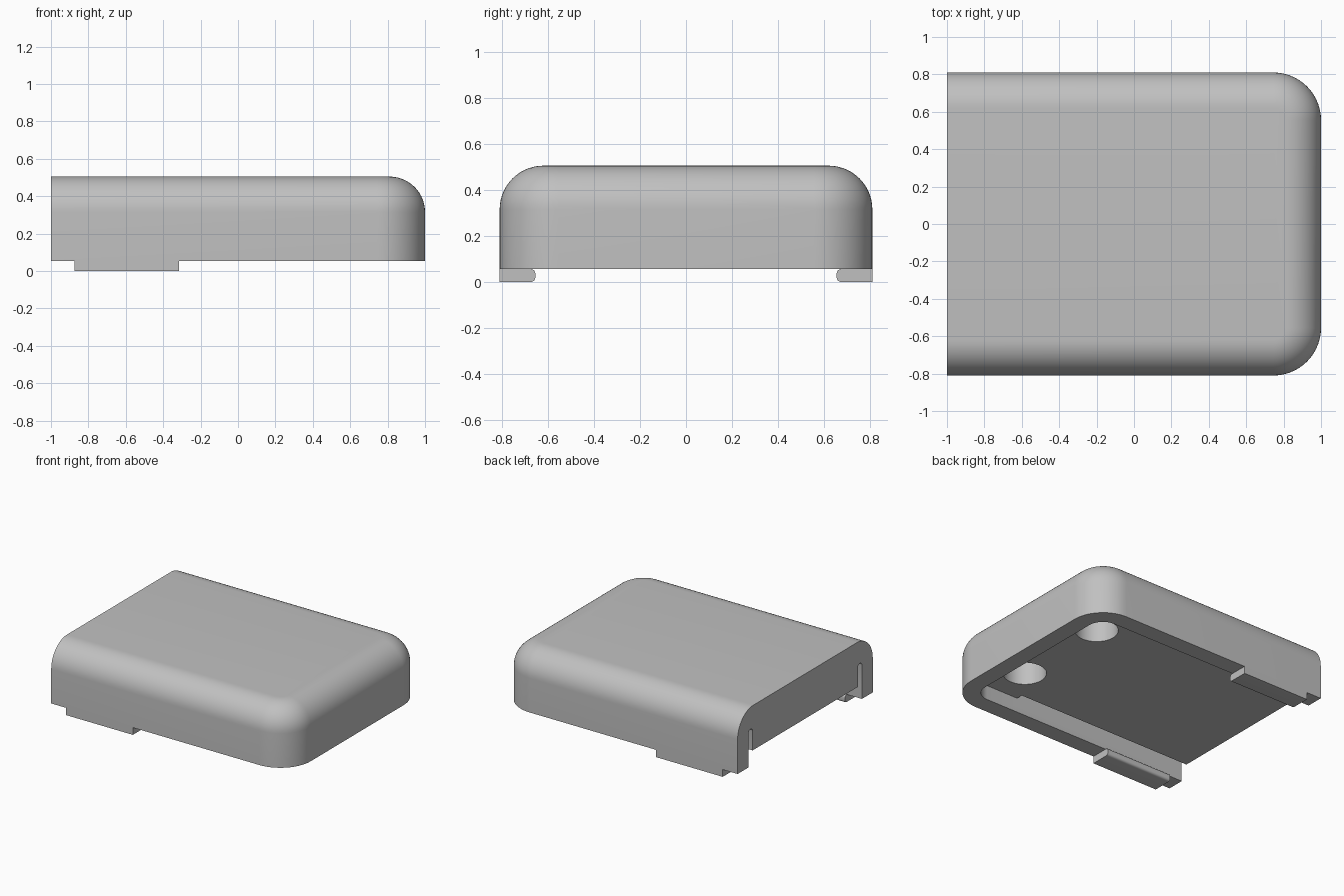
import bpy, bmesh
from math import pi, sin, cos, radians
from mathutils import Vector

if "Cube" in bpy.data.objects:
    bpy.data.objects.remove(bpy.data.objects["Cube"], do_unlink=True)

BOTTOM, TOP = 0.055, 0.505
HALF_Y = 0.81
CEILING = 0.165

grey = bpy.data.materials.new("light_grey")
grey.use_nodes = True
colour = (0.53, 0.53, 0.53, 1)
grey.diffuse_color = colour
grey.node_tree.nodes["Principled BSDF"].inputs["Base Color"].default_value = colour


def loft(name, rings):
    """Skin a stack of matching closed rings and cap both ends."""
    bm = bmesh.new()
    loops = [[bm.verts.new(p) for p in ring] for ring in rings]
    for a, b in zip(loops, loops[1:]):
        for i in range(len(a)):
            j = (i + 1) % len(a)
            bm.faces.new((a[i], a[j], b[j], b[i]))
    bm.faces.new(loops[0][::-1])
    bm.faces.new(loops[-1])
    bmesh.ops.recalc_face_normals(bm, faces=bm.faces)
    mesh = bpy.data.meshes.new(name)
    bm.to_mesh(mesh)
    bm.free()
    mesh.materials.append(grey)
    ob = bpy.data.objects.new(name, mesh)
    bpy.context.collection.objects.link(ob)
    return ob


def arc(cx, cy, r, start, end, steps):
    return [(cx + r * cos(start + (end - start) * i / steps),
             cy + r * sin(start + (end - start) * i / steps))
            for i in range(steps + 1)]


def outline(x_min, x_max, half_y, r, z):
    """Rectangle with the two +x corners rounded."""
    pts = [(x_min, -half_y)]
    pts += arc(x_max - r, r - half_y, r, -pi / 2, 0, 14)
    pts += arc(x_max - r, half_y - r, r, 0, pi / 2, 14)
    pts += [(x_min, half_y)]
    return [Vector((x, y, z)) for x, y in pts]


def extrude_x(name, profile, x0, x1):
    return loft(name, [[Vector((x, y, z)) for y, z in profile] for x in (x0, x1)])


def cut(target, cutter):
    mod = target.modifiers.new("cut", 'BOOLEAN')
    mod.operation = 'DIFFERENCE'
    mod.solver = 'EXACT'
    mod.object = cutter
    bpy.context.view_layer.objects.active = target
    bpy.ops.object.modifier_apply(modifier=mod.name)
    bpy.data.objects.remove(cutter, do_unlink=True)


def shade(ob):
    bpy.ops.object.select_all(action='DESELECT')
    ob.select_set(True)
    bpy.context.view_layer.objects.active = ob
    bpy.ops.object.shade_smooth_by_angle(angle=radians(30))


# Cover body: straight sides rising into a rounded top edge, flat at -x
edge, corner, steps = 0.19, 0.255, 14
rings = [outline(-1, 1, HALF_Y, corner, BOTTOM)]
for i in range(steps + 1):
    a = pi / 2 * i / steps
    inset = edge * (1 - cos(a))
    rings.append(outline(-1, 1 - inset, HALF_Y - inset, corner - inset,
                         TOP - edge + edge * sin(a)))
cover = loft("cover", rings)

# Shallow underside recess, open at -x
cut(cover, loft("recess_cutter", [outline(-1.1, 0.87, 0.68, 0.12, z)
                                  for z in (0, CEILING)]))

# Round-topped side slots and blind round holes
for side in (-1, 1):
    y, r = side * 0.655, 0.025
    profile = [(y + r, 0.1)] + arc(y, 0.31, r, 0, pi, 10) + [(y - r, 0.1)]
    cut(cover, extrude_x("slot_cutter", profile, -1.1, 0.48))
    circle = arc(0.66, side * 0.385, 0.15, 0, 2 * pi, 40)[:-1]
    cut(cover, loft("hole_cutter", [[Vector((px, py, z)) for px, py in circle]
                                    for z in (0.1, 0.4)]))
shade(cover)

# Clip rails under each side wall, with a rounded inner lip
for side, label in ((-1, "right"), (1, "left")):
    lip, r = 0.655, 0.018
    profile = [(HALF_Y, 0), (HALF_Y, BOTTOM)]
    profile += arc(lip + r, BOTTOM - r, r, pi / 2, pi, 5)
    profile += arc(lip + r, r, r, pi, 1.5 * pi, 5)
    rail = extrude_x(("back" if side > 0 else "front") + "_clip_rail",
                     [(side * y, z) for y, z in profile], -0.875, -0.315)
    shade(rail)
